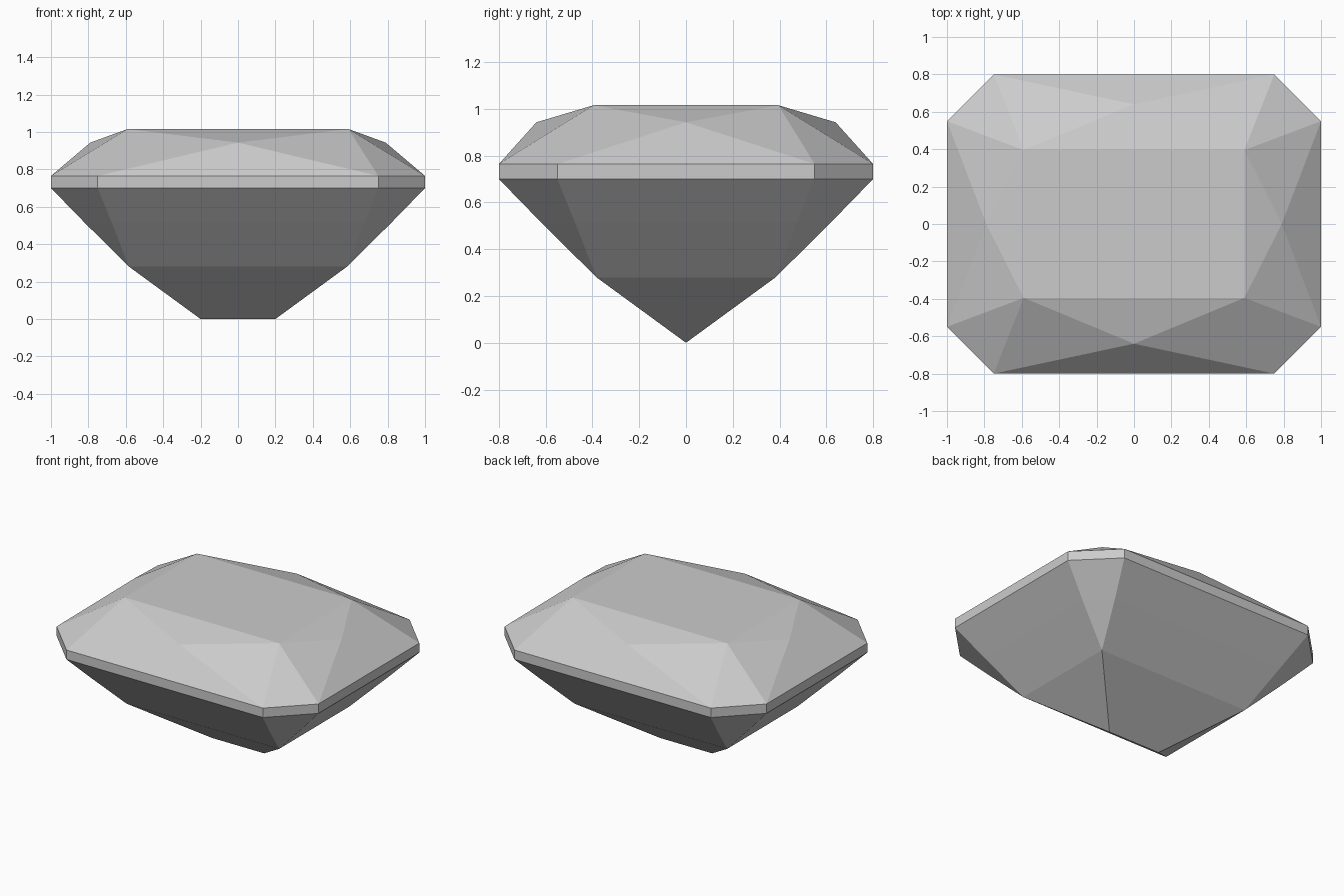
import bpy
import bmesh

cube = bpy.data.objects.get("Cube")
if cube:
    bpy.data.objects.remove(cube, do_unlink=True)

# One flat grey for the whole stone
grey = bpy.data.materials.new("stone_grey")
grey.use_nodes = True
colour = (0.6, 0.6, 0.6, 1)
grey.diffuse_color = colour
grey.node_tree.nodes["Principled BSDF"].inputs["Base Color"].default_value = colour

bm = bmesh.new()
QUADRANTS = [(1, 1), (-1, 1), (-1, -1), (1, -1)]


def rectangle(x, y, z):
    """Four corners, counter-clockwise."""
    return [bm.verts.new((sx * x, sy * y, z)) for sx, sy in QUADRANTS]


def octagon(x, y, cut, z):
    """Rectangle with cut corners; each corner gives two points."""
    ring = []
    for sx, sy in QUADRANTS:
        pair = [(sx * x, sy * (y - cut), z), (sx * (x - cut), sy * y, z)]
        if sx * sy < 0:
            pair.reverse()
        ring += [bm.verts.new(p) for p in pair]
    return ring


def band(upper, lower):
    """Quads between two rings of equal size."""
    n = len(upper)
    for i in range(n):
        j = (i + 1) % n
        bm.faces.new((upper[i], lower[i], lower[j], upper[j]))


table = rectangle(0.59, 0.395, 1.016)
girdle_top = octagon(1, 0.8, 0.25, 0.765)
girdle_bottom = octagon(1, 0.8, 0.25, 0.7)
middle = octagon(0.82, 0.62, 0.145, 0.515)
low = rectangle(0.583, 0.383, 0.28)
keel_right, keel_left = [bm.verts.new((x, 0, 0)) for x in (-0.2, 0.2)]

# Crown: table, corner facets and a raised point on each side
bm.faces.new(table)
side_points = [bm.verts.new(p) for p in
               [(0, 0.64, 0.943), (-0.79, 0, 0.943), (0, -0.64, 0.943), (0.79, 0, 0.943)]]
for i, point in enumerate(side_points):
    j = (i + 1) % 4
    start, end = girdle_top[2 * i + 1], girdle_top[2 * j]
    bm.faces.new((table[i], girdle_top[2 * i], start))
    bm.faces.new((table[i], start, point))
    bm.faces.new((start, end, point))
    bm.faces.new((point, end, table[j]))
    bm.faces.new((table[i], point, table[j]))

# Girdle and upper pavilion
band(girdle_top, girdle_bottom)
band(girdle_bottom, middle)

# Lower pavilion: corners narrow to points
for i in range(4):
    j = (i + 1) % 4
    a, b, c = middle[2 * i], middle[2 * i + 1], middle[2 * j]
    bm.faces.new((a, b, low[i]))
    bm.faces.new((b, c, low[j], low[i]))

# Keel: two long slopes and two end facets
bm.faces.new((low[0], low[1], keel_right, keel_left))
bm.faces.new((low[2], low[3], keel_left, keel_right))
bm.faces.new((low[1], low[2], keel_right))
bm.faces.new((low[3], low[0], keel_left))

bmesh.ops.recalc_face_normals(bm, faces=bm.faces)
mesh = bpy.data.meshes.new("cut_gemstone")
bm.to_mesh(mesh)
bm.free()
mesh.materials.append(grey)
gem = bpy.data.objects.new("cut_gemstone", mesh)
bpy.context.collection.objects.link(gem)
